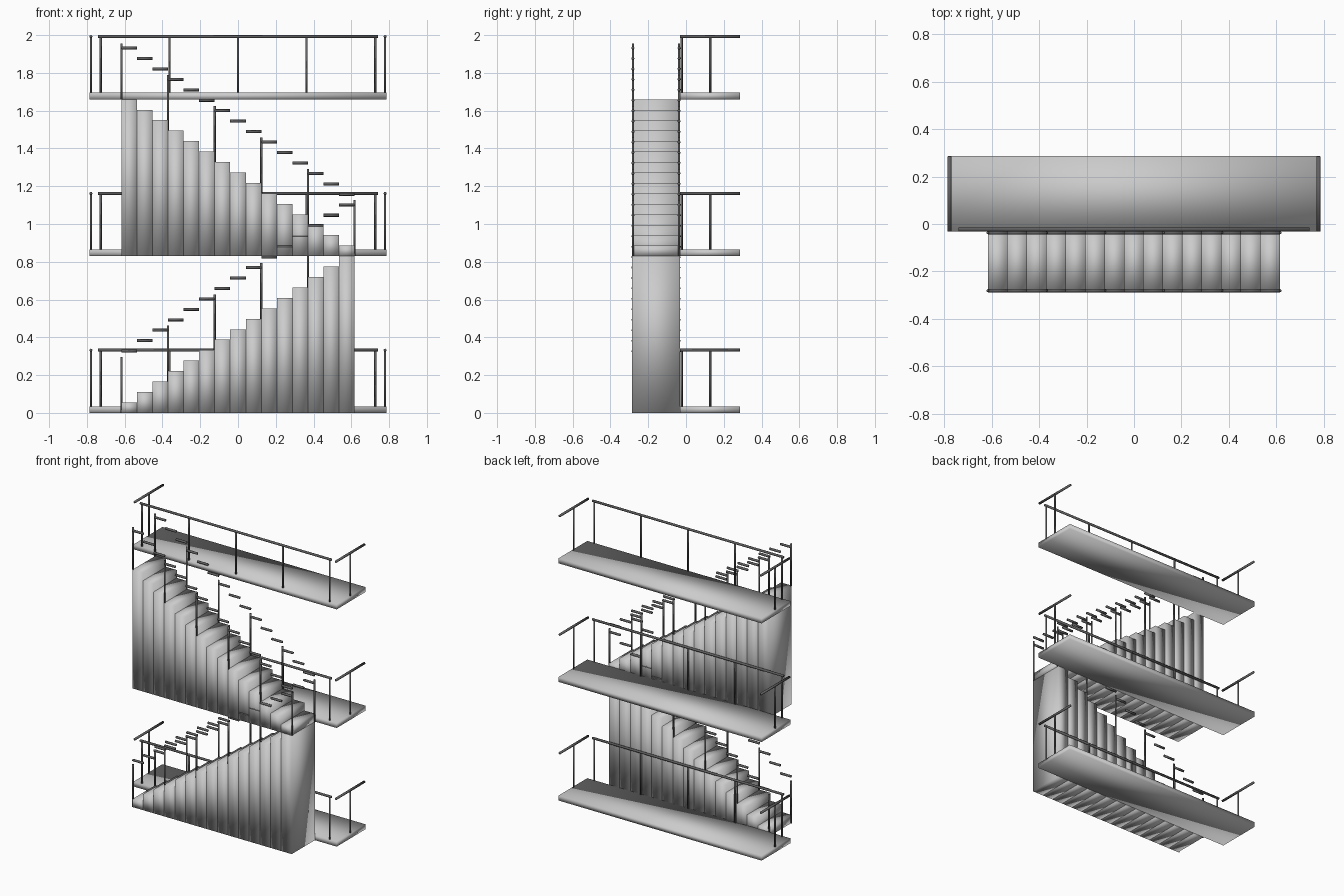
import bpy, bmesh
from mathutils import Vector, Matrix

if "Cube" in bpy.data.objects:
    bpy.data.objects.remove(bpy.data.objects["Cube"])

X0, X1 = -0.617, 0.617          # stair extent
HALF_X, HALF_Y, SPLIT = 0.786, 0.287, -0.031
STOREY, STEPS = 0.83, 15
RUN, RISE = (X1 - X0) / STEPS, STOREY / STEPS
POST_R, RAIL_R = 0.006, 0.008

dark = bpy.data.materials.new("dark_metal")
dark.diffuse_color = (0.12, 0.12, 0.125, 1)
dark.use_nodes = True
dark.node_tree.nodes["Principled BSDF"].inputs["Base Color"].default_value = dark.diffuse_color


def add_box(bm, lo, hi):
    lo, hi = Vector(lo), Vector(hi)
    m = Matrix.Translation((lo + hi) / 2) @ Matrix.Diagonal((*(hi - lo), 1))
    bmesh.ops.create_cube(bm, size=1, matrix=m)


def add_rod(bm, a, b, r):
    a, b = Vector(a), Vector(b)
    d = b - a
    m = Matrix.Translation((a + b) / 2) @ d.to_track_quat('Z', 'Y').to_matrix().to_4x4()
    bmesh.ops.create_cone(bm, cap_ends=True, segments=10, radius1=r, radius2=r,
                          depth=d.length, matrix=m)


def finish(bm, name, material=None):
    # every part is fully smooth shaded, which gives the soft gradients
    for f in bm.faces:
        f.smooth = True
    me = bpy.data.meshes.new(name)
    bm.to_mesh(me)
    bm.free()
    if material:
        me.materials.append(material)
    ob = bpy.data.objects.new(name, me)
    bpy.context.collection.objects.link(ob)


def landing(level):
    z = level * STOREY
    top, rail = z + 0.035, z + 0.34 - RAIL_R
    # floor slab
    bm = bmesh.new()
    add_box(bm, (-HALF_X, SPLIT, z), (HALF_X, HALF_Y, top))
    finish(bm, f"landing_floor_{level}")
    # front railing with five posts, then a one-post railing at each end
    bm = bmesh.new()
    y = SPLIT + 0.008
    add_rod(bm, (-0.74, y, rail), (0.74, y, rail), RAIL_R)
    for i in range(-2, 3):
        add_rod(bm, (i * 0.3635, y, top), (i * 0.3635, y, rail), POST_R)
    for s in (-1, 1):
        x, mid = s * 0.779, (SPLIT + HALF_Y) / 2
        add_rod(bm, (x, SPLIT, rail), (x, HALF_Y - 0.002, rail), RAIL_R)
        add_rod(bm, (x, mid, top), (x, mid, rail), POST_R)
    finish(bm, f"landing_railing_{level}", dark)


def flight(level, start, direction):
    base = level * STOREY
    # solid steps, each running down to the base of the flight
    bm = bmesh.new()
    for i in range(STEPS):
        a = start + direction * i * RUN
        b = a + direction * RUN
        add_box(bm, (min(a, b), -HALF_Y, base), (max(a, b), SPLIT, base + (i + 1) * RISE))
    finish(bm, f"stair_steps_{level}")
    # stepped handrails and posts on both sides
    bm = bmesh.new()
    for y in (-HALF_Y + 0.006, SPLIT - 0.006):
        for i in range(STEPS):
            a = start + direction * i * RUN
            z = base + 0.327 + i * RISE
            add_rod(bm, (a, y, z), (a + direction * RUN, y, z), RAIL_R)
        for i in range(0, STEPS + 1, 3):
            x, z = start + direction * i * RUN, base + i * RISE
            add_rod(bm, (x, y, z), (x, y, z + 0.296), POST_R)
    finish(bm, f"stair_railing_{level}", dark)


for level in range(3):
    landing(level)
flight(0, X0, 1)
flight(1, X1, -1)
